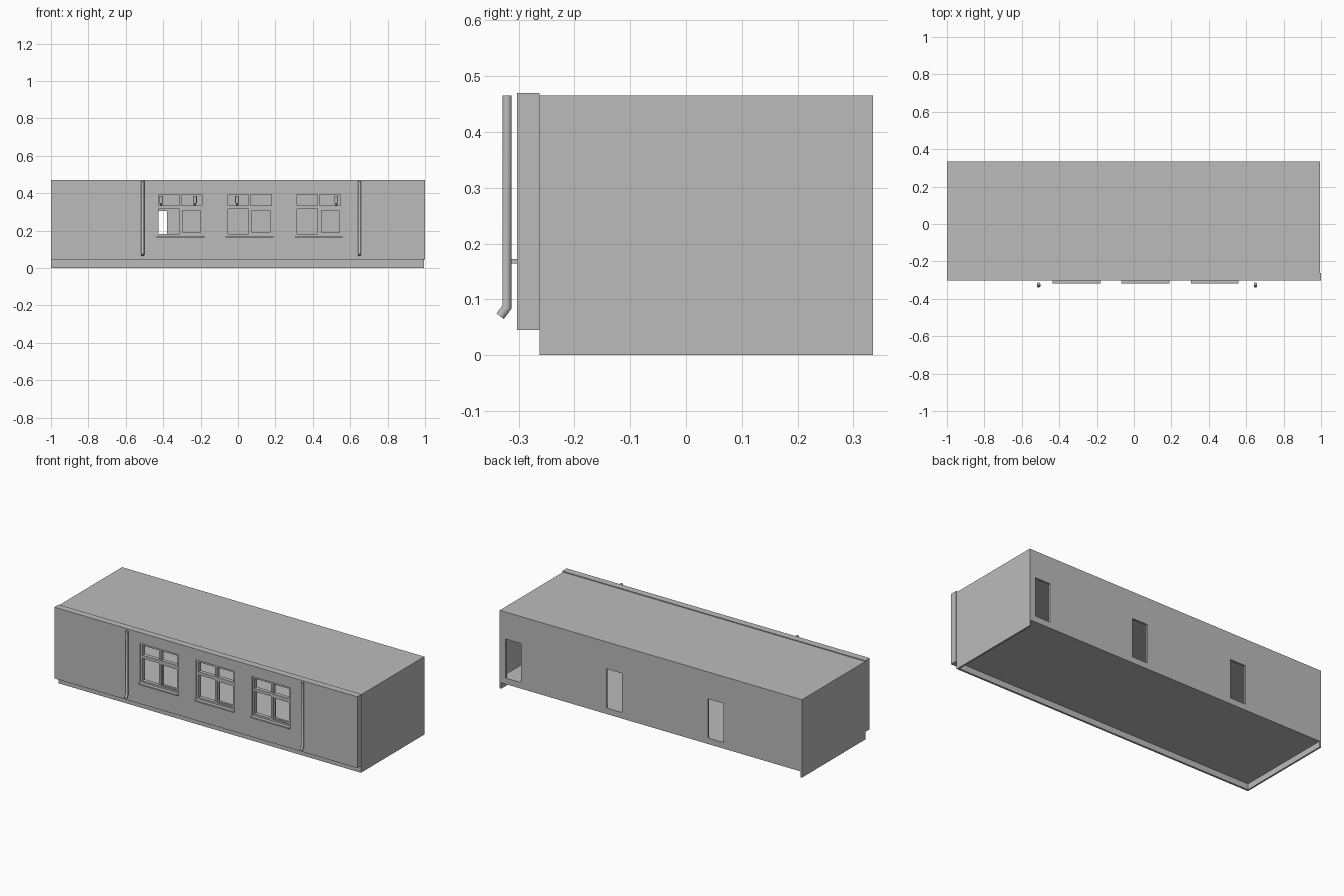
import bpy, bmesh, math
from mathutils import Matrix, Vector

if "Cube" in bpy.data.objects:
    bpy.data.objects.remove(bpy.data.objects["Cube"])

grey = bpy.data.materials.new("plain_grey")
grey.diffuse_color = (0.5, 0.5, 0.5, 1)
grey.use_nodes = True
grey.node_tree.nodes["Principled BSDF"].inputs["Base Color"].default_value = grey.diffuse_color


def boxes(name, specs):
    """One object made of boxes given as (x0, x1, y0, y1, z0, z1)."""
    bm = bmesh.new()
    for x0, x1, y0, y1, z0, z1 in specs:
        m = Matrix.Translation(((x0 + x1) / 2, (y0 + y1) / 2, (z0 + z1) / 2))
        m = m @ Matrix.Diagonal((x1 - x0, y1 - y0, z1 - z0, 1))
        bmesh.ops.create_cube(bm, size=1, matrix=m)
    me = bpy.data.meshes.new(name)
    bm.to_mesh(me)
    bm.free()
    me.materials.append(grey)
    ob = bpy.data.objects.new(name, me)
    bpy.context.collection.objects.link(ob)
    return ob


def cut(ob, specs):
    """Cut box-shaped openings out of an object."""
    cutter = boxes("opening_cutter", specs)
    cutter.hide_render = True
    mod = ob.modifiers.new("openings", 'BOOLEAN')
    mod.operation, mod.solver, mod.object = 'DIFFERENCE', 'EXACT', cutter
    bpy.context.view_layer.objects.active = ob
    bpy.ops.object.modifier_apply(modifier=mod.name)
    bpy.data.objects.remove(cutter)


def tube(name, points, radius):
    """Round tube swept along a short path, smooth shaded."""
    cu = bpy.data.curves.new(name, 'CURVE')
    cu.dimensions = '3D'
    cu.bevel_depth, cu.bevel_resolution, cu.use_fill_caps = radius, 3, True
    sp = cu.splines.new('POLY')
    sp.points.add(len(points) - 1)
    for p, co in zip(sp.points, points):
        p.co = (*co, 1)
    cu.materials.append(grey)
    ob = bpy.data.objects.new(name, cu)
    bpy.context.collection.objects.link(ob)
    bpy.ops.object.select_all(action='DESELECT')
    ob.select_set(True)
    bpy.context.view_layer.objects.active = ob
    bpy.ops.object.convert(target='MESH')
    bpy.ops.object.shade_smooth_by_angle(angle=math.radians(40))
    return ob


WINDOWS = (-0.308, 0.062, 0.432)      # window centres
HALF, Z0, Z1 = 0.128, 0.17, 0.405     # window half width, bottom, top
DOORS = (-0.43, 0.24, 0.906)          # rear doorway centres
FRONT, INNER, BACK = -0.303, -0.262, 0.335

# Front wall, overhanging the plinth
wall = boxes("front_wall", [(-1, 1, FRONT, INNER, 0.045, 0.47)])
cut(wall, [(x - HALF, x + HALF, -0.4, -0.2, Z0, Z1) for x in WINDOWS])
boxes("plinth", [(-0.99, 0.985, INNER, INNER + 0.012, 0, 0.07)])

# Rear wall with three doorways
rear = boxes("rear_wall", [(-0.99, 0.985, BACK - 0.012, BACK, 0.035, 0.453)])
cut(rear, [(x - 0.051, x + 0.051, 0.2, 0.5, 0.071, 0.304) for x in DOORS])

# End walls, floor and roof
boxes("left_end_wall", [(-1, -0.99, INNER, BACK, 0, 0.453)])
boxes("right_end_wall", [(0.985, 0.995, INNER, BACK, 0, 0.453)])
boxes("floor", [(-0.99, 0.985, INNER + 0.012, BACK - 0.012, 0.035, 0.07)])
boxes("roof", [(-1, 0.995, INNER, BACK, 0.453, 0.465)])

for i, x in enumerate(WINDOWS, 1):
    l, r, zt = x - HALF, x + HALF, 0.325
    ya, yb = -0.295, -0.272
    # Fixed frame: border, transom bar and centre mullion
    boxes(f"window_frame_{i}", [
        (l, l + 0.012, ya, yb, Z0, Z1), (r - 0.012, r, ya, yb, Z0, Z1),
        (l + 0.012, r - 0.012, ya, yb, Z1 - 0.012, Z1),
        (l + 0.012, r - 0.012, ya, yb, Z0, Z0 + 0.012),
        (l + 0.012, r - 0.012, ya, yb, zt - 0.009, zt + 0.009),
        (x - 0.006, x + 0.006, ya, yb, Z0 + 0.012, zt - 0.009),
        (x - 0.006, x + 0.006, ya, yb, zt + 0.009, Z1 - 0.012)])
    # Thin opening sash in the lower right
    a, b, c, d = x + 0.006, r - 0.012, Z0 + 0.012, zt - 0.009
    boxes(f"window_sash_{i}", [
        (a, a + 0.008, -0.29, -0.277, c, d), (b - 0.008, b, -0.29, -0.277, c, d),
        (a + 0.008, b - 0.008, -0.29, -0.277, d - 0.008, d),
        (a + 0.008, b - 0.008, -0.29, -0.277, c, c + 0.008)])
    # Projecting sill
    boxes(f"window_sill_{i}", [(l, r, -0.317, -0.295, 0.164, 0.172)])

# Downpipes with a kicked-out foot
for side, x in (("left", -0.51), ("right", 0.65)):
    tube(f"{side}_downpipe", [(x, -0.3205, 0.465), (x, -0.3205, 0.086),
                              (x, -0.333, 0.070)], 0.0088)

# Small interior wall lamps on the rear wall
for i, x in enumerate((-0.41, -0.23, -0.005, 0.525), 1):
    y = BACK - 0.012
    tube(f"lamp_arm_{i}", [(x, y, 0.345), (x, y - 0.02, 0.335),
                           (x, y - 0.035, 0.345)], 0.004)
    tube(f"lamp_shade_{i}", [(x, y - 0.035, 0.345), (x, y - 0.035, 0.385)], 0.01)
